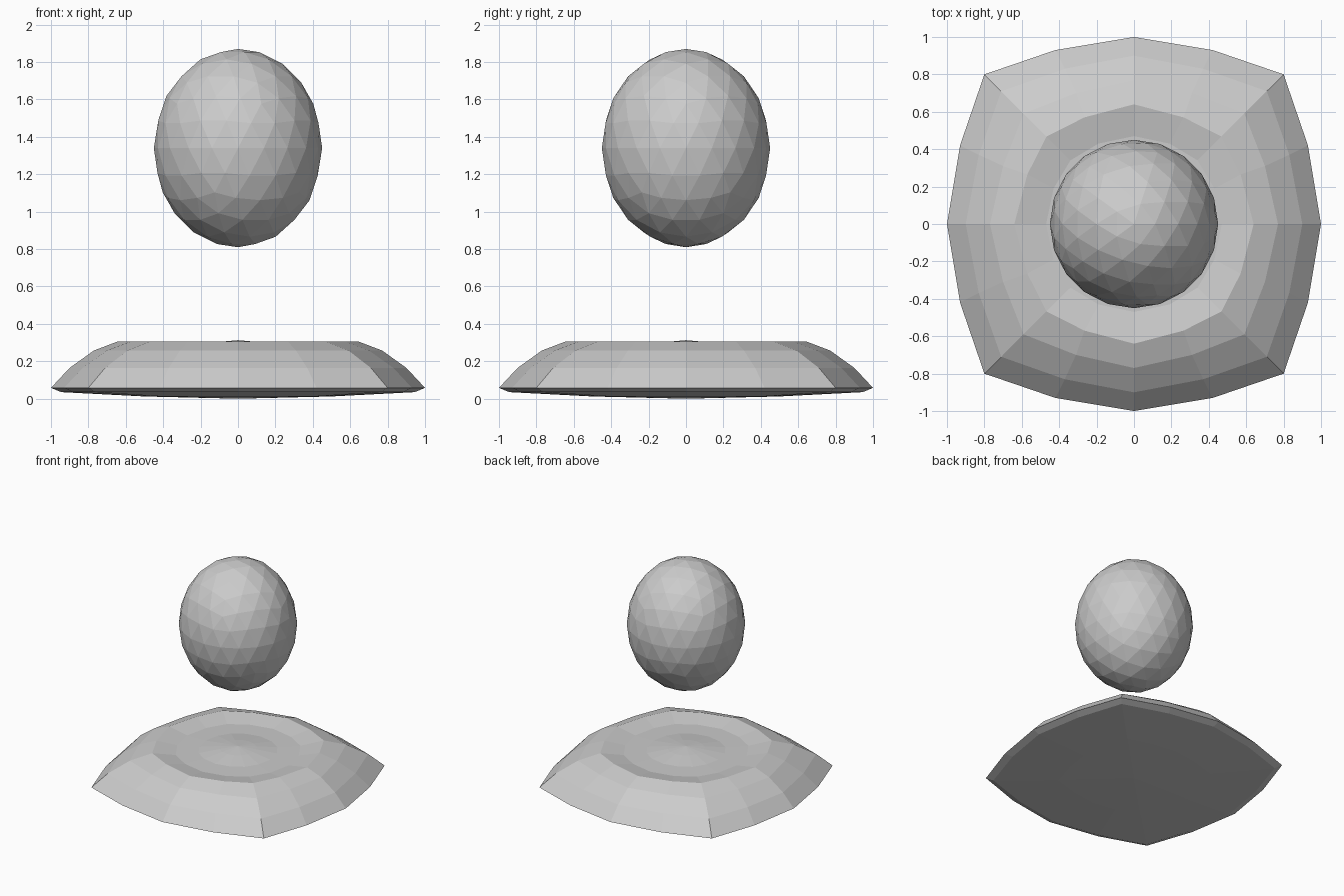
import bpy, bmesh

if "Cube" in bpy.data.objects:
    bpy.data.objects.remove(bpy.data.objects["Cube"])

def ring_points(mid, side, corner, z):
    """16-point rounded-square ring; side is (long, short) of the in-between point."""
    a, b = side
    quarter = [(mid, 0), (a, b), (corner, corner), (b, a)]
    pts = []
    for _ in range(4):
        pts += [(x, y, z) for x, y in quarter]
        quarter = [(-y, x) for x, y in quarter]
    return pts

def loft(name, rings, first_z=None, last_z=None):
    """Skin the rings; close the ends with a centre point where a height is given."""
    bm = bmesh.new()
    loops = [[bm.verts.new(p) for p in ring_points(*r)] for r in rings]
    n = 16
    for lo, hi in zip(loops, loops[1:]):
        for i in range(n):
            j = (i + 1) % n
            bm.faces.new((lo[i], lo[j], hi[j], hi[i]))
    for z, loop, flip in ((first_z, loops[0], True), (last_z, loops[-1], False)):
        if z is None:
            continue
        c = bm.verts.new((0, 0, z))
        for i in range(n):
            tri = (loop[i], loop[(i + 1) % n], c)
            bm.faces.new(tri[::-1] if flip else tri)
    mesh = bpy.data.meshes.new(name)
    bm.to_mesh(mesh)
    bm.free()
    obj = bpy.data.objects.new(name, mesh)
    bpy.context.collection.objects.link(obj)
    return obj

# Sloping basin with a slightly bulging underside
RIM = (0.64, (0.57, 0.265), 0.468, 0.307)
loft("basin", [
    (0.50, (0.47, 0.21), 0.41, 0.012),
    (0.945, (0.88, 0.39), 0.76, 0.035),
    (1.0, (0.93, 0.42), 0.80, 0.058),
    (0.90, (0.83, 0.37), 0.71, 0.165),
    (0.77, (0.70, 0.31), 0.59, 0.258),
    RIM,
], first_z=0.0)

# Rippled surface inside the rim, dipping and rising again at the centre
loft("rippled_surface", [
    RIM,
    (0.47, (0.43, 0.19), 0.34, 0.277),
    (0.30, (0.275, 0.12), 0.215, 0.279),
    (0.14, (0.13, 0.055), 0.10, 0.300),
], last_z=0.313)

# Floating faceted egg
bpy.ops.mesh.primitive_ico_sphere_add(subdivisions=3, radius=1, location=(0, 0, 1.34))
egg = bpy.context.object
egg.name = "floating_egg"
egg.scale = (0.45, 0.45, 0.53)
